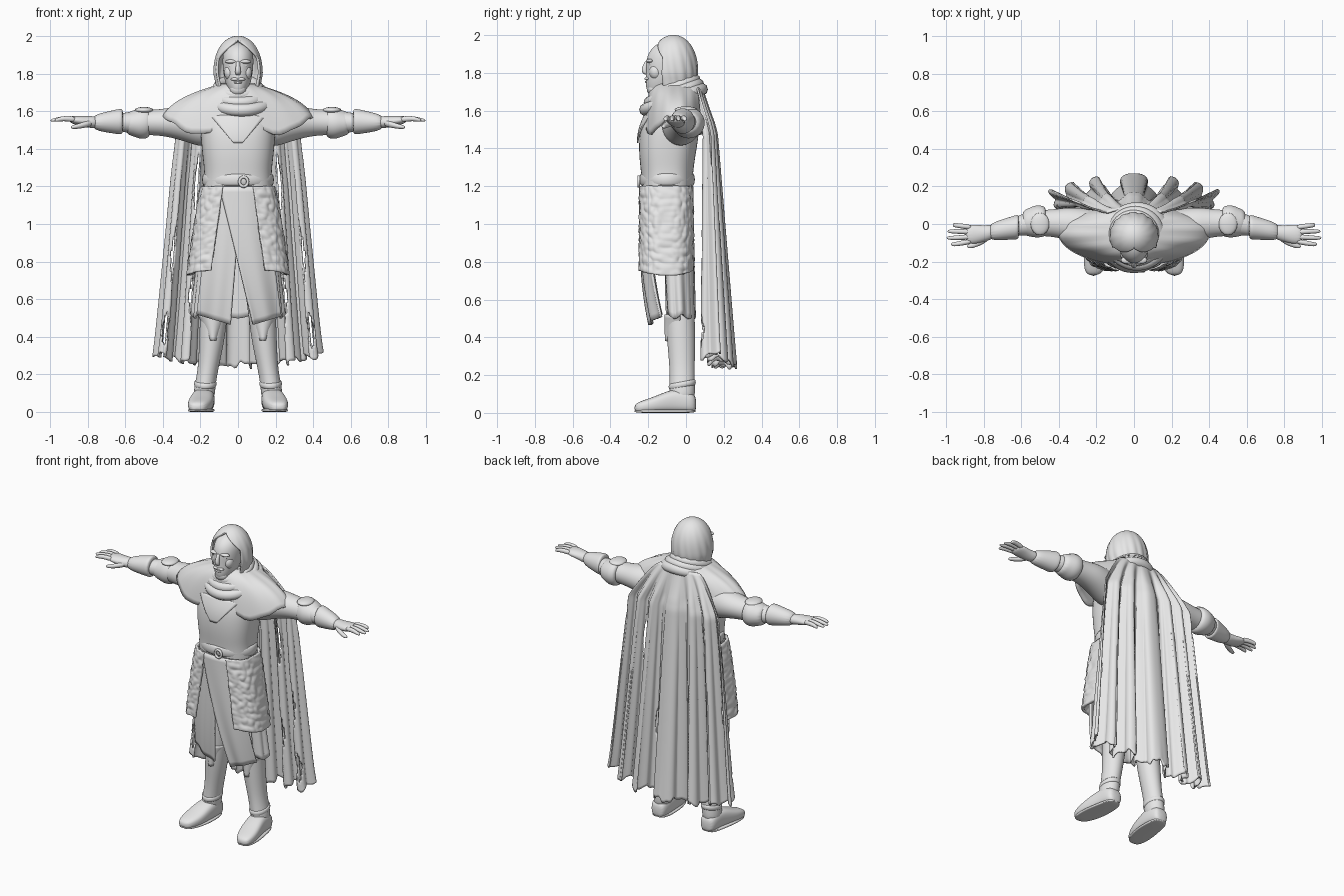
import bpy, bmesh, math
from math import sin, cos, pi, radians
from mathutils import Vector, noise

if "Cube" in bpy.data.objects:
    bpy.data.objects.remove(bpy.data.objects["Cube"], do_unlink=True)

stone = bpy.data.materials.new("plain_grey")
stone.use_nodes = True
stone.diffuse_color = (.8, .8, .8, 1)
stone.node_tree.nodes["Principled BSDF"].inputs["Base Color"].default_value = (.8, .8, .8, 1)


def lerp(a, b, t):
    return a + (b - a) * t


def finish(name, bm, subsurf=0, thick=0):
    bmesh.ops.remove_doubles(bm, verts=bm.verts, dist=.0004)
    bmesh.ops.recalc_face_normals(bm, faces=bm.faces)
    for f in bm.faces:
        f.smooth = True
    mesh = bpy.data.meshes.new(name)
    bm.to_mesh(mesh)
    bm.free()
    mesh.materials.append(stone)
    ob = bpy.data.objects.new(name, mesh)
    bpy.context.collection.objects.link(ob)
    if thick:
        mod = ob.modifiers.new("thickness", "SOLIDIFY")
        mod.thickness, mod.offset = thick, 0
    if subsurf:
        mod = ob.modifiers.new("smooth", "SUBSURF")
        mod.levels = mod.render_levels = subsurf


def sheet(name, func, nu, nv, thick=0, hole=None):
    """Grid surface from func(u, v), u and v in 0..1; hole(u, v) removes faces."""
    bm = bmesh.new()
    grid = [[bm.verts.new(func(i / nu, j / nv)) for i in range(nu + 1)] for j in range(nv + 1)]
    for j in range(nv):
        for i in range(nu):
            if hole and hole((i + .5) / nu, (j + .5) / nv):
                continue
            bm.faces.new((grid[j][i], grid[j][i + 1], grid[j + 1][i + 1], grid[j + 1][i]))
    bmesh.ops.delete(bm, geom=[v for v in bm.verts if not v.link_faces], context="VERTS")
    finish(name, bm, 0, thick)


def loft(name, rings, axis="z", side=1, power=2, n=16):
    """Skin through elliptical rings (x, y, z, radius_a, radius_b) set across an axis."""
    bm = bmesh.new()
    loops = []
    for x, y, z, ra, rb in rings:
        loop = []
        for i in range(n):
            c, s = cos(2 * pi * i / n), sin(2 * pi * i / n)
            a = ra * math.copysign(abs(c) ** (2 / power), c)
            b = rb * math.copysign(abs(s) ** (2 / power), s)
            off = {"x": (0, a, b), "y": (a, 0, b), "z": (a, b, 0)}[axis]
            p = Vector((x, y, z)) + Vector(off)
            loop.append(bm.verts.new((p.x * side, p.y, p.z)))
        loops.append(loop)
    for low, high in zip(loops, loops[1:]):
        for i in range(n):
            k = (i + 1) % n
            bm.faces.new((low[i], low[k], high[k], high[i]))
    bm.faces.new(loops[0])
    bm.faces.new(loops[-1])
    finish(name, bm, subsurf=2)


def band(name, center, rx, ry, r, tall=1, tilt=0, axis="z"):
    """Elliptical hoop, used for folds, belt and straps."""
    def f(u, v):
        a, b = 2 * pi * u, 2 * pi * v
        p = ((rx + r * cos(b)) * cos(a), (ry + r * cos(b)) * sin(a), tilt * sin(a) + r * tall * sin(b))
        if axis == "x":
            p = (p[2], p[0], p[1])
        if axis == "y":
            p = (p[0], p[2], p[1])
        return Vector(center) + Vector(p)
    sheet(name, f, 40, 10)


def ball(name, loc, scale):
    bm = bmesh.new()
    bmesh.ops.create_uvsphere(bm, u_segments=16, v_segments=10, radius=1)
    for v in bm.verts:
        v.co = Vector([c * s for c, s in zip(v.co, scale)]) + Vector(loc)
    finish(name, bm)


# Torso, pointed collar, belt and buckle
loft("torso", [(0, -.1, 1.12, .18, .13), (0, -.1, 1.2, .185, .135), (0, -.1, 1.27, .178, .138),
               (0, -.1, 1.36, .19, .15), (0, -.09, 1.47, .2, .16), (0, -.08, 1.56, .2, .15),
               (0, -.06, 1.66, .15, .11), (0, -.06, 1.72, .08, .07)], power=2.5, n=24)
band("belt", (0, -.1, 1.235), .178, .134, .013, tall=2.6)
band("buckle", (.03, -.25, 1.225), .022, .025, .008, axis="y")


def collar(u, v):
    x = lerp(-.15, .15, u) * (1 - .85 * v)
    return (x, -.256 + 1.4 * x * x + .04 * (1 - v) ** 2, lerp(1.58, 1.43, v))


sheet("collar_flap", collar, 14, 10, .008)

# Head and face
loft("head", [(0, -.06, 1.62, .07, .07), (0, -.08, 1.67, .06, .075), (0, -.13, 1.69, .042, .075),
              (0, -.12, 1.74, .066, .098), (0, -.105, 1.8, .08, .108), (0, -.1, 1.86, .085, .115),
              (0, -.09, 1.92, .082, .108), (0, -.075, 1.97, .045, .06)])
loft("nose", [(0, -.2, 1.87, .012, .012), (0, -.215, 1.84, .012, .016), (0, -.222, 1.81, .018, .018),
              (0, -.21, 1.79, .014, .012)], n=8)
ball("beard", (0, -.172, 1.715), (.044, .036, .036))
ball("lower_lip", (0, -.206, 1.752), (.022, .012, .007))
for s in (1, -1):
    ball("brow", (.036 * s, -.192, 1.864), (.034, .02, .011))
    ball("eye", (.034 * s, -.187, 1.842), (.016, .01, .008))
    ball("cheek", (.044 * s, -.16, 1.805), (.03, .034, .04))
    ball("moustache", (.017 * s, -.206, 1.77), (.022, .014, .009))


# Swept back hair to the shoulders, open at the face
def hair(u, w):
    v = sin(w * pi / 2)
    r = .8 + .52 * v if v < .35 else .982 * math.sqrt(max(0, 1 - ((v - .35) / .65) ** 2.4))
    gap = radians(62) * min(1, max(0, (.93 - v) / .3)) ** .7
    a = -pi / 2 + gap + u * (2 * pi - 2 * gap)
    r *= 1 + .03 * sin(a * 15 + 6 * v) * (1 - v)
    return (.126 * r * cos(a), -.067 + .126 * r * sin(a), 1.69 + .305 * v)


sheet("hair", hair, 80, 28, .012)

# Cowl folds around the neck
for k in range(3):
    band("cowl_fold", (.008 * k, -.062 - .002 * k, 1.725 - .033 * k), .105 + .022 * k, .108 + .02 * k,
         .03 + .002 * k, tilt=.04 + .007 * k)


# Shoulder mantle with two hanging front lobes
def mantle(u, v):
    a = 2 * pi * u
    drop = .1 * v + .045 * v ** 3 + .17 * v ** 3 * sin(a) ** 2 * abs(sin(2 * a)) + .03 * v ** 8 * cos(a) ** 2
    reach = .175 if sin(a) < 0 else .14
    return (lerp(.09, .4, v) * cos(a), -.04 + lerp(.1, reach, v ** .6) * sin(a),
            1.74 - drop + .005 * v * sin(a * 14))


sheet("shoulder_mantle", mantle, 64, 20, .014)


# Pleated, torn cape
def cape(u, v):
    t = 2 * u - 1
    phase = 6 * pi * abs(t) ** 1.3
    half = lerp(.14, .31, min(1, v * 6) ** .7) + .13 * v
    amp = min(1, v * 8) * (.014 + .046 * v)
    x = t * half + math.copysign((.004 + .02 * v) * sin(2 * phase), t) * min(1, v * 3)
    y = lerp(.085, .13, min(1, v * 6)) + .075 * v - .085 * t * t * (.3 + .7 * v) + amp * cos(phase)
    hem = v ** 12 * (.014 * sin(t * 41) + .008 * sin(t * 97) + .06 * t * t)
    return (x, y, lerp(1.72, .25, v) + hem)


TEARS = [(.6, .34, .12), (.58, .75, .14), (.86, .6, .16), (.26, .7, .07), (.88, .88, .07)]


def torn(u, v):
    t = abs(2 * u - 1)
    return any(abs(t - c) / .03 + abs(v - m) / h < 1 for c, m, h in TEARS)


sheet("cape", cape, 240, 80, .01, torn)


# Skirt of the tunic at sides and back
def tunic(u, v):
    a = radians(lerp(-38, 218, u))
    spread = lerp(.17, .24, v)
    ripple = 1 + .04 * v * sin(a * 11)
    return (spread * cos(a) * ripple, lerp(-.07, -.04, v) + lerp(.1, .085, v) * sin(a) * ripple,
            lerp(1.2, .51, v) + .012 * v ** 6 * sin(a * 7))


sheet("tunic_skirt", tunic, 60, 24, .014)


# Two front cloth flaps, each from top edges to bottom edges
def flap(name, top, bottom, tips, depth):
    def f(u, v):
        x = lerp(lerp(*top, u), lerp(*bottom, u), v)
        y = depth + .04 * v ** 3 + 1.3 * x * x + .008 * v * sin(u * 9)
        return (x, y, lerp(1.2, lerp(*tips, u), v))
    sheet(name, f, 16, 24, .012)


flap("left_front_flap", (-.1, .14), (.08, .23), (.465, .51), -.243)
flap("right_front_flap", (-.14, .02), (-.22, -.04), (.52, .465), -.232)

for s in (1, -1):
    # Hammered hip guard
    def guard(u, v):
        a = radians(lerp(lerp(-72, -64, v), 72, u))
        bump = .007 * noise.noise(Vector((u * 14, v * 18, s)))
        rx, ry = lerp(.188, .265, v ** .8) + bump, lerp(.14, .148, v) + bump
        c, d = abs(cos(a)) ** .75, math.copysign(abs(sin(a)) ** .7, sin(a))
        return (s * rx * c, -.105 + ry * d, lerp(1.2, .74, v) + .012 * v * cos(u * 2 * pi))
    sheet("hip_guard", guard, 64, 56, .016)

    # Leg, boot and knee guard
    loft("leg", [(.1, -.04, .95, .085, .08), (.115, -.035, .65, .08, .078), (.13, -.03, .5, .074, .078),
                 (.14, -.025, .37, .068, .076), (.16, -.02, .22, .054, .066), (.178, -.02, .13, .058, .07),
                 (.182, -.02, .05, .058, .068)], side=s)
    loft("foot", [(.18, .055, .045, .035, .04), (.182, .03, .055, .055, .055), (.182, -.04, .065, .06, .065),
                  (.19, -.1, .058, .064, .058), (.2, -.17, .043, .068, .043), (.21, -.23, .033, .058, .033),
                  (.217, -.275, .025, .035, .022)], axis="y", side=s, power=2.8)
    loft("boot_sole", [(.182, .056, .009, .045, .009), (.184, -.04, .009, .064, .009),
                       (.2, -.17, .009, .072, .009), (.217, -.28, .009, .04, .009)],
         axis="y", side=s, power=5)
    band("boot_fold", (.174 * s, -.02, .15), .052, .064, .008, tall=2, tilt=.012)
    sheet("knee_guard", lambda u, v: (s * (.133 + lerp(.075, .02, v) * cos(pi * u)),
                                      -.03 - lerp(.078, .076, v) * sin(pi * u), lerp(.52, .38, v)), 14, 8, .012)

    # Wide sleeve narrowing to the forearm
    loft("sleeve", [(.12, -.03, 1.53, .09, .1), (.19, -.03, 1.52, .105, .115), (.26, -.015, 1.53, .1, .1),
                    (.34, 0, 1.54, .092, .085), (.42, .005, 1.54, .075, .07), (.5, .005, 1.54, .07, .068),
                    (.58, 0, 1.54, .06, .056), (.66, -.02, 1.54, .05, .045)], axis="x", side=s)
    # Elbow guard: ridged cup and a raised strap on top
    loft("elbow_guard", [(.465, .012, 1.54, .07, .065), (.48, .014, 1.537, .084, .084),
                         (.52, .014, 1.535, .09, .086), (.56, .01, 1.535, .076, .068),
                         (.6, .004, 1.535, .064, .058)], axis="x", side=s)
    ball("elbow_strap", (.5 * s, 0, 1.605), (.05, .06, .018))

    # Flared glove cuff, palm, fingers and thumb
    loft("glove_cuff", [(.61, -.015, 1.545, .066, .068), (.625, -.017, 1.545, .067, .071),
                        (.7, -.03, 1.542, .056, .056), (.78, -.045, 1.54, .044, .038)], axis="x", side=s)
    loft("palm", [(.74, -.04, 1.54, .04, .034), (.79, -.05, 1.542, .042, .032), (.84, -.055, 1.55, .052, .027),
                  (.9, -.055, 1.556, .053, .02)], axis="x", side=s)
    for y, tip, fan in ((-.018, .965, .012), (-.043, .995, .004), (-.068, 1, -.006), (-.092, .975, -.016)):
        loft("finger", [(.86, y, 1.555, .015, .017), (.91, y + fan * .5, 1.562, .015, .016),
                        (.95, y + fan, 1.558, .013, .013), (tip, y + fan, 1.55, .01, .009)],
             axis="x", side=s, n=8)
    loft("thumb", [(.77, -.07, 1.54, .02, .02), (.82, -.098, 1.527, .02, .018),
                   (.86, -.115, 1.518, .016, .014), (.89, -.12, 1.514, .01, .009)], axis="x", side=s, n=8)
